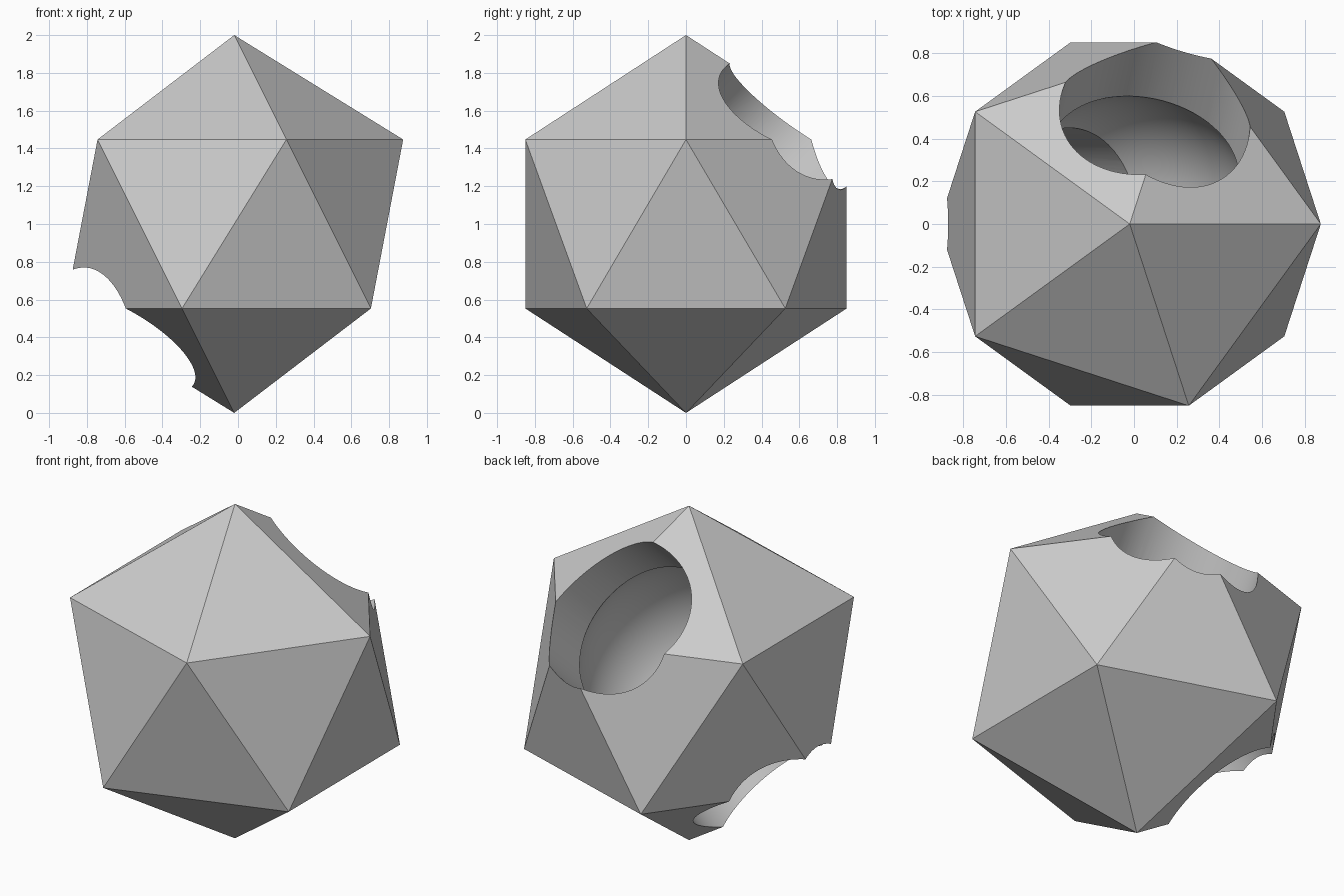
import bpy
import bmesh
import math
from mathutils import Vector

cube = bpy.data.objects.get("Cube")
if cube:
    bpy.data.objects.remove(cube, do_unlink=True)

CENTRE = Vector((-0.02, 0, 1))
BORE_RADIUS = 0.45
CAVITY_RADIUS = 0.6

grey = bpy.data.materials.new("plain grey")
grey.use_nodes = True
grey.diffuse_color = (0.6, 0.6, 0.6, 1)
grey.node_tree.nodes["Principled BSDF"].inputs["Base Color"].default_value = (0.6, 0.6, 0.6, 1)


def make_object(name, build):
    """Make a mesh object at the centre, filled in by a bmesh builder."""
    bm = bmesh.new()
    build(bm)
    mesh = bpy.data.meshes.new(name)
    bm.to_mesh(mesh)
    bm.free()
    mesh.materials.append(grey)
    obj = bpy.data.objects.new(name, mesh)
    obj.location = CENTRE
    bpy.context.collection.objects.link(obj)
    return obj


def make_bore(name, direction):
    """Make a cylinder running outward from the centre."""
    length = 1.2
    axis = Vector(direction).normalized()
    bore = make_object(name, lambda bm: bmesh.ops.create_cone(
        bm, cap_ends=True, segments=96,
        radius1=BORE_RADIUS, radius2=BORE_RADIUS, depth=length))
    bore.rotation_euler = axis.to_track_quat("Z", "Y").to_euler()
    bore.location = CENTRE + axis * length / 2
    return bore


# Twenty-sided body standing on one corner
body = make_object("body", lambda bm: bmesh.ops.create_icosphere(
    bm, subdivisions=1, radius=1))

# Round hollow in the middle and two bores that open into it
cutters = [
    make_object("cavity_cutter", lambda bm: bmesh.ops.create_uvsphere(
        bm, u_segments=96, v_segments=48, radius=CAVITY_RADIUS)),
    make_bore("upper_bore_cutter", (0.166, 0.707, 0.688)),
    make_bore("lower_bore_cutter", (-1, 0, -1)),
]

# Carve the body
bpy.ops.object.select_all(action="DESELECT")
bpy.context.view_layer.objects.active = body
body.select_set(True)
for cutter in cutters:
    cutter.hide_render = True
    cut = body.modifiers.new(cutter.name, "BOOLEAN")
    cut.operation = "DIFFERENCE"
    cut.solver = "EXACT"
    cut.object = cutter
    bpy.ops.object.modifier_apply(modifier=cut.name)
    bpy.data.objects.remove(cutter, do_unlink=True)

# Smooth the curved walls, keep the flat faces crisp
bpy.ops.object.shade_smooth_by_angle(angle=math.radians(25))
